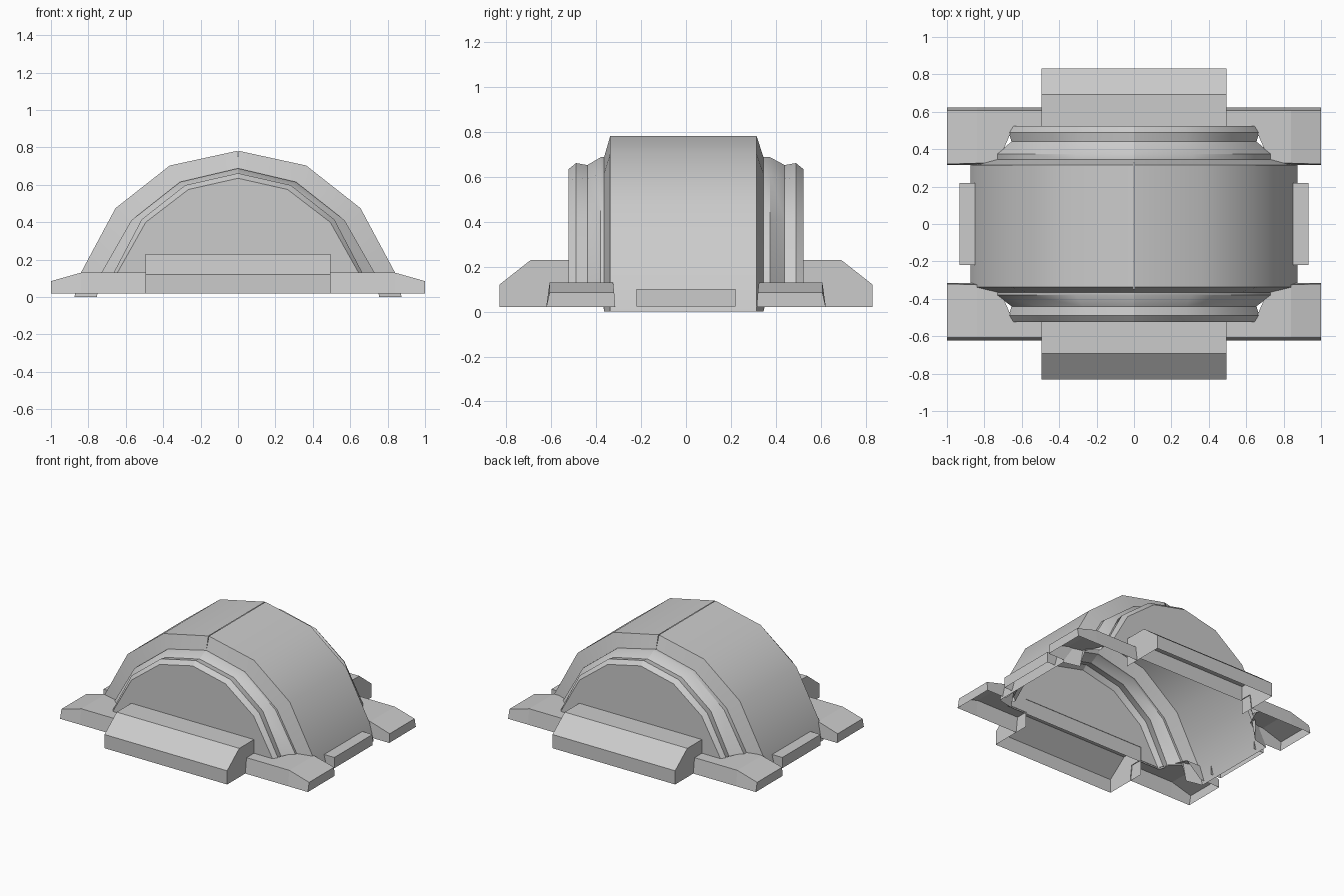
import bpy, bmesh, math

if "Cube" in bpy.data.objects:
    bpy.data.objects.remove(bpy.data.objects["Cube"])


def loft(name, rows, start_cap=False, end_cap=False, mirror=(False, False), smooth=False):
    """Skin a grid of points, optionally closing its first / last column."""
    bm = bmesh.new()
    grid = [[bm.verts.new(p) for p in row] for row in rows]
    for a, b in zip(grid, grid[1:]):
        for i in range(len(a) - 1):
            bm.faces.new((a[i], a[i + 1], b[i + 1], b[i]))
    if start_cap:
        bm.faces.new([r[0] for r in grid])
    if end_cap:
        bm.faces.new([r[-1] for r in reversed(grid)])
    bmesh.ops.remove_doubles(bm, verts=bm.verts, dist=1e-5)
    mesh = bpy.data.meshes.new(name)
    bm.to_mesh(mesh)
    bm.free()
    if smooth:
        for p in mesh.polygons:
            p.use_smooth = True
        mesh.set_sharp_from_angle(angle=math.radians(29))
    ob = bpy.data.objects.new(name, mesh)
    bpy.context.collection.objects.link(ob)
    if any(mirror):
        m = ob.modifiers.new("Mirror", 'MIRROR')
        m.use_axis = (mirror[0], mirror[1], False)
        m.use_mirror_merge = False  # keeps the crease along the ridge
    return ob


# Half arch outlines (x, z), from ridge to foot; the outer one leaves a fine ridge seam
outer = [(.002, .782), (.365, .703), (.655, .475), (.84, .13), (.875, 0)]
step = [(0, .688), (.31, .615), (.57, .41), (.73, .13), (.755, 0)]
step_in = step[:4] + [(.735, .12)]
neck = [(0, .653), (.275, .592), (.508, .41), (.65, .13), (.655, .12)]
lip = [(0, .662), (.282, .598), (.515, .415), (.665, .13), (.67, .12)]
face = [(0, .635), (.265, .575), (.493, .40), (.645, .13), (.65, .12)]
base = [(x, .12) for x, z in face]

# Vault: arches swept front to back, end walls included
sections = [(-.523, base), (-.523, face), (-.49, lip), (-.44, neck), (-.38, step_in),
            (-.365, step), (-.338, outer), (.315, outer), (.345, step), (.375, step_in),
            (.44, neck), (.49, lip), (.523, face), (.523, base)]
loft("vault", [[(x, y, z) for x, z in arch] for y, arch in sections],
     mirror=(True, False), smooth=True)

# Corner footings, hollow underneath
top = [(.49, .13, -.52), (.645, .13, -.52), (.73, .13, -.325), (.84, .13, -.325), (1, .085, -.32)]
loft("corner_footing", [
    [(x, -.623, .02) for x, z, y in top],
    [(x, -.608, z) for x, z, y in top],
    [(x, y, z) for x, z, y in top],
    [(x, y if x < .8 else -.315, .02 if x > .8 else z) for x, z, y in top],
], end_cap=True, mirror=(True, True))

# Sloped plinths at front and back, with end cheeks
plinth = [(-.832, .02), (-.832, .12), (-.692, .23), (-.52, .23)]
loft("end_plinth", [[(-.495, y, z), (.495, y, z)] for y, z in plinth], mirror=(False, True))
for side, sign in (("left", -1), ("right", 1)):
    edge = [(.495 * sign, y, z) for y, z in plinth]
    foot = [(.495 * sign, y, .02) for y, z in plinth]
    loft(side + "_plinth_cheek", [edge, foot] if sign < 0 else [foot, edge], mirror=(False, True))

# Side blocks
block = [(-.22, .022), (-.22, .10), (.22, .10), (.22, .022)]
loft("side_block", [[(.85, y, z), (.932, y, z)] for y, z in block],
     end_cap=True, mirror=(True, False))
